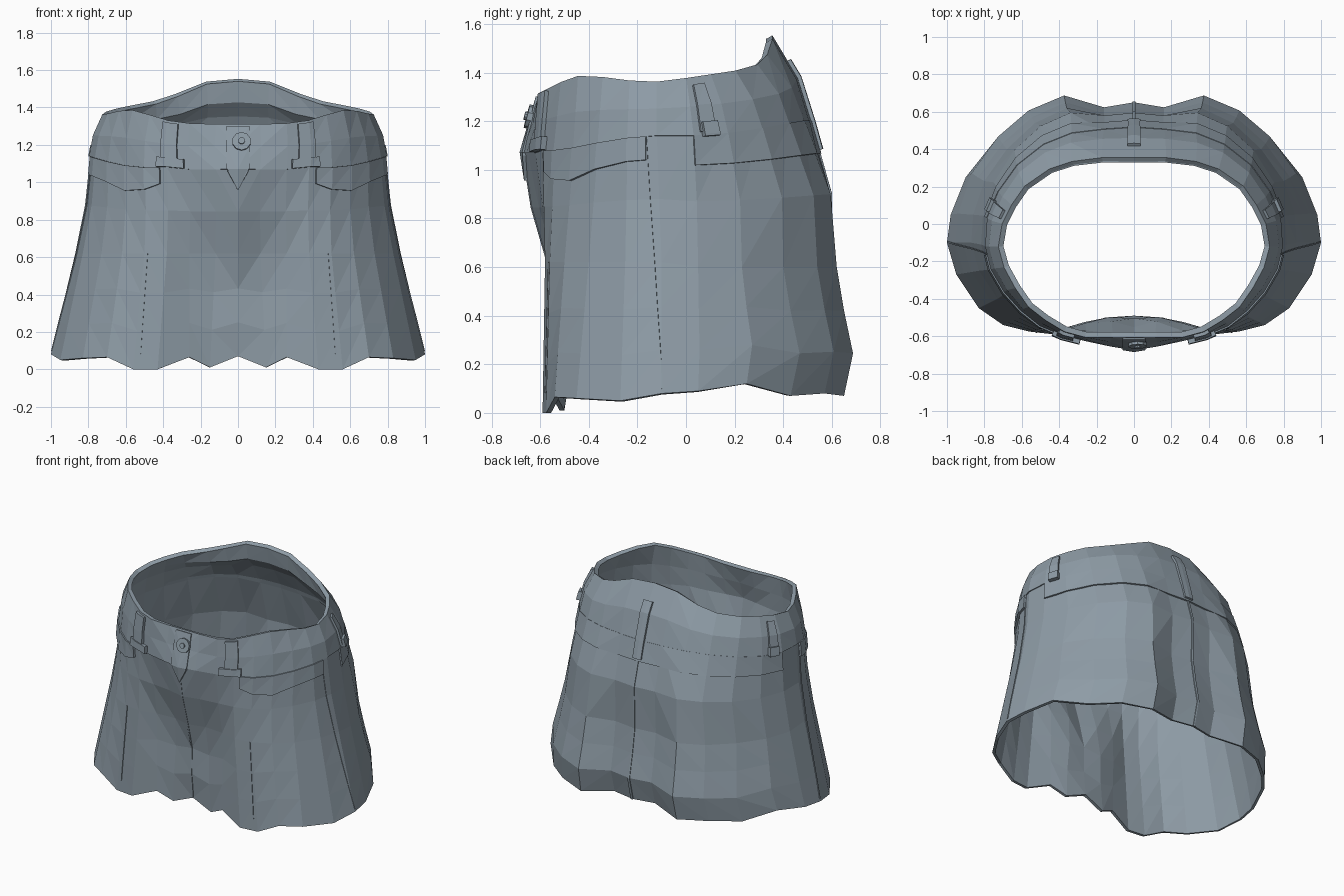
import bpy, math
from mathutils import Vector

if "Cube" in bpy.data.objects:
    bpy.data.objects.remove(bpy.data.objects["Cube"])

mat = bpy.data.materials.new("slate blue cloth")
mat.diffuse_color = (0.27, 0.33, 0.38, 1)
mat.use_nodes = True
mat.node_tree.nodes["Principled BSDF"].inputs["Base Color"].default_value = mat.diffuse_color

# Half outlines of the garment, from centre front to centre back
HEM = [(0, -.51, .07), (.15, -.52, .01), (.26, -.55, .065), (.43, -.59, 0), (.56, -.575, 0),
       (.70, -.54, .065), (.83, -.45, .06), (.95, -.27, .05), (1, -.10, .08), (.98, .05, .09),
       (.90, .25, .12), (.75, .43, .07), (.58, .57, .08), (.38, .65, .07), (.16, .58, .10), (0, .61, .10)]
MID = [(0, -.57), (.12, -.54), (.26, -.55), (.38, -.58), (.50, -.56), (.62, -.50), (.73, -.40),
       (.83, -.25), (.87, -.10), (.86, .05), (.80, .23), (.68, .40), (.53, .54), (.36, .62),
       (.16, .57), (0, .59)]
SEAM = [(0, -.67, 1.07), (.12, -.65, 1.07), (.26, -.62, 1.07), (.38, -.59, 1.08), (.50, -.54, 1.08),
        (.60, -.46, 1.09), (.69, -.36, 1.11), (.76, -.24, 1.13), (.79, -.12, 1.14), (.78, .03, 1.14),
        (.72, .17, 1.15), (.62, .31, 1.17), (.48, .42, 1.19), (.33, .48, 1.20), (.16, .50, 1.20),
        (0, .51, 1.20)]
RIM = [(0, -.60, 1.31), (.12, -.60, 1.31), (.26, -.60, 1.315), (.37, -.57, 1.33), (.47, -.51, 1.36),
       (.56, -.44, 1.385), (.63, -.34, 1.38), (.69, -.23, 1.365), (.72, -.12, 1.36), (.70, 0, 1.375),
       (.65, .10, 1.39), (.58, .20, 1.405), (.45, .29, 1.43), (.33, .33, 1.47), (.17, .35, 1.535),
       (0, .35, 1.55)]
N = len(HEM) - 1
hem, seam, rim = ([Vector(p) for p in r] for r in (HEM, SEAM, RIM))
mid = [Vector((x, y, .62 if y < 0 else .6)) for x, y in MID]


def blend(a, b, t, sx=1.0, back=0.0, front=0.0):
    """Ring between two rings, with a width factor and pushes at back and centre front."""
    out = []
    for p, q in zip(a, b):
        r = p.lerp(q, t)
        y = r.y + back * max(0, min(1, r.y / .4))
        if r.y < 0:
            y -= front * max(0, 1 - r.x / .35)
        out.append(Vector((r.x * sx, y, r.z)))
    return out


RINGS = [hem, blend(hem, mid, .33, 1, .047), blend(hem, mid, .66, 1, .02, -.025), mid,
         blend(mid, seam, .5, .985, .045, .015), seam, blend(seam, rim, .5, 1.02, .025), rim]
WAIST, TOP = 5, 7


def point(u, v):
    """Point on the faceted cloth: u around the half outline, v up the rings."""
    u, v = max(0, min(N, u)), max(0, min(len(RINGS) - 1, v))
    i, j = min(int(u), N - 1), min(int(v), len(RINGS) - 2)
    a, b, c, d = RINGS[j][i], RINGS[j][i + 1], RINGS[j + 1][i + 1], RINGS[j + 1][i]
    fu, fv = u - i, v - j
    return a + (b - a) * fu + (c - b) * fv if fu > fv else a + (d - a) * fv + (c - d) * fu


def normal(u, v):
    n = (point(u + .2, v) - point(u - .2, v)).cross(point(u, v + .2) - point(u, v - .2))
    if u <= 0 or u >= N:
        n.x = 0
    return n.normalized()


def steps(a, b):
    """Range ends plus every whole number between them."""
    return [a] + [k for k in range(math.floor(a) + 1, math.ceil(b))] + [b]


def panel(name, u0, u1, v0, v1, lift=0.0, thick=.02, offset=-1, low=None, slant=0.0, rows=None):
    """Mirrored cloth panel; low(u) shapes its lower edge, lift is a distance or lift(u, v)."""
    us, vs = steps(u0, u1), rows or steps(v0, v1)
    verts, faces = [], []
    for v in vs:
        t = (v - v0) / (v1 - v0)
        for u in us:
            lo = low(u) if low else v0
            w, uu = lo + t * (v1 - lo), u + slant * t
            h = lift(uu, w) if callable(lift) else lift
            verts.append(point(uu, w) + normal(uu, w) * h)
    k = len(us)
    for j in range(len(vs) - 1):
        for i in range(k - 1):
            a = j * k + i
            faces += [(a, a + 1, a + k + 1), (a, a + k + 1, a + k)]
    me = bpy.data.meshes.new(name)
    me.from_pydata(verts, [], faces)
    me.materials.append(mat)
    ob = bpy.data.objects.new(name, me)
    bpy.context.collection.objects.link(ob)
    m = ob.modifiers.new("mirror", 'MIRROR')
    m.use_clip = True
    m.merge_threshold = .002
    s = ob.modifiers.new("cloth thickness", 'SOLIDIFY')
    s.thickness, s.offset = thick, offset
    return ob


def facing_depth(u, v):
    """Lining stands off the back band most at its middle and fades toward the sides."""
    side = max(0, min(1, (u - 10.5) / 2))
    return -.018 - .045 * side * max(0, 1 - abs(v - (TOP - .5)) / (.5 if v > TOP - .5 else 1.3))


# Main cloth, waistband and the lining inside the back of the band
panel("skirt_body", 0, N, 0, WAIST)
panel("waistband", 0, N, WAIST, TOP, lift=.006, thick=.03)
panel("inner_back_lining", 10, N, WAIST + .2, TOP, lift=facing_depth, thick=.012, offset=0,
      rows=[WAIST + .2, WAIST + 1, WAIST + 1.5, TOP])

# Front pockets with a dipping lower edge, and the back yoke
panel("front_pocket", 3.3, 7.65, WAIST - .5, WAIST, lift=.004, thick=.02, offset=0,
      low=lambda u: WAIST - .38 - .2 * math.sin(math.pi * min(1, (u - 3.3) / 3)))
panel("back_yoke", 9, N, WAIST - .45, WAIST, lift=.002, thick=.014, offset=0)

# Raised seams and darts
panel("front_centre_seam", 0, .04, 0, WAIST, thick=.008, offset=0)
panel("back_centre_seam", N - .05, N, 0, WAIST, thick=.012, offset=0)
panel("side_seam", 8, 8.05, .1, WAIST, thick=.008, offset=0, slant=-.4)
panel("front_dart", 3.75, 3.82, .4, 3, thick=.01, offset=0, slant=.1)
panel("fly_tab", 0, .45, WAIST - .5, WAIST + .1, lift=.006, thick=.016, offset=0,
      low=lambda u: WAIST - .5 + u)

# Belt loops
panel("front_belt_loop", 2.5, 3.2, WAIST + .15, TOP - .1, lift=.016, thick=.018, offset=0)
panel("front_loop_foot", 2.2, 3.4, WAIST + .02, WAIST + .4, lift=.02, thick=.025, offset=0)
panel("side_belt_loop", 9.2, 9.65, WAIST + .1, TOP - .3, lift=.012, thick=.016, offset=0)
panel("side_loop_foot", 9.25, 9.7, WAIST - .03, WAIST + .4, lift=.02, thick=.035, offset=0)
panel("back_belt_loop", N - .2, N, WAIST - .4, TOP - .6, lift=.014, thick=.016, offset=0)

# Fastening flap, button and its rivet
panel("button_flap", 0, .5, WAIST, TOP - .1, lift=.008, thick=.014, offset=0)
for name, radius, lift in (("button", .05, .018), ("button_rivet", .018, .028)):
    n = normal(.15, WAIST + 1.2)
    bpy.ops.mesh.primitive_cylinder_add(
        vertices=10, radius=radius, depth=.02, location=point(.15, WAIST + 1.2) + n * lift,
        rotation=n.to_track_quat('Z', 'Y').to_euler())
    bpy.context.object.name = name
    bpy.context.object.data.materials.append(mat)
